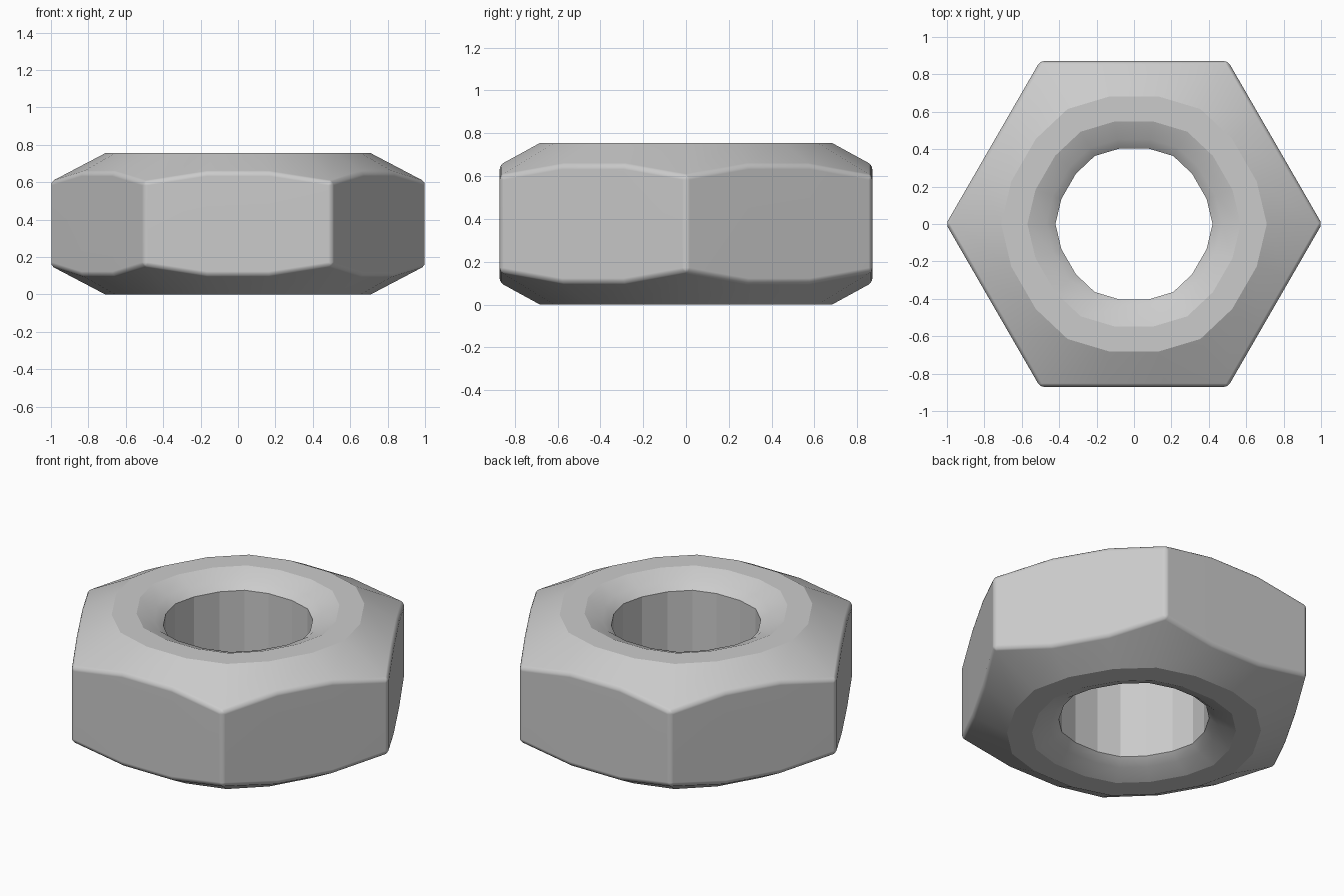
import bpy, bmesh, math
from mathutils import Vector

if "Cube" in bpy.data.objects:
    bpy.data.objects.remove(bpy.data.objects["Cube"])

H = 0.755        # height of the nut
R = 1.005        # hexagon corner radius before rounding
bm = bmesh.new()

corners = [Vector((R * math.cos(math.radians(60 * i)), R * math.sin(math.radians(60 * i)), 0))
           for i in range(6)]
# hexagon outline with three segments per side
hexagon = [corners[i].lerp(corners[(i + 1) % 6], t / 3) for i in range(6) for t in range(3)]


def hex_ring(top):
    ring = []
    for i, p in enumerate(hexagon):
        inset = 0.155 if i % 3 == 0 else 0.103
        ring.append(bm.verts.new((p.x, p.y, H - inset if top else inset)))
    return ring


def round_ring(r, z):
    # slightly smaller between the hexagon corners
    ring = []
    for i, p in enumerate(hexagon):
        d = p.normalized() * (r if i % 3 == 0 else r * 0.978)
        ring.append(bm.verts.new((d.x, d.y, z)))
    return ring


# cross-section from the bottom of the flats, over the top, through the hole and back
rings = [hex_ring(False), hex_ring(True),
         round_ring(0.71, H), round_ring(0.57, H),
         round_ring(0.47, H - 0.04), round_ring(0.42, H - 0.08),
         round_ring(0.42, 0.08), round_ring(0.47, 0.04),
         round_ring(0.57, 0), round_ring(0.71, 0)]
n = len(hexagon)
for k, a in enumerate(rings):
    b = rings[(k + 1) % len(rings)]
    for i in range(n):
        j = (i + 1) % n
        f = bm.faces.new((a[i], a[j], b[j], b[i]))
        f.smooth = k not in (2, 5, 8)      # flat rims and faceted hole
bmesh.ops.recalc_face_normals(bm, faces=bm.faces[:])

# round the hexagon's rims and vertical corners
edges = []
for i in range(n):
    j = (i + 1) % n
    edges += [bm.edges.get((rings[0][i], rings[0][j])), bm.edges.get((rings[1][i], rings[1][j]))]
    if i % 3 == 0:
        edges.append(bm.edges.get((rings[0][i], rings[1][i])))
bmesh.ops.bevel(bm, geom=edges, offset=0.02, offset_type='OFFSET', segments=3,
                profile=0.5, affect='EDGES', clamp_overlap=True)

mesh = bpy.data.meshes.new("hex_nut")
bm.to_mesh(mesh)
bm.free()
nut = bpy.data.objects.new("hex_nut", mesh)
bpy.context.collection.objects.link(nut)

# keep the flats flat beside the rounded edges
weighted = nut.modifiers.new("weighted_normals", 'WEIGHTED_NORMAL')
weighted.keep_sharp = True
